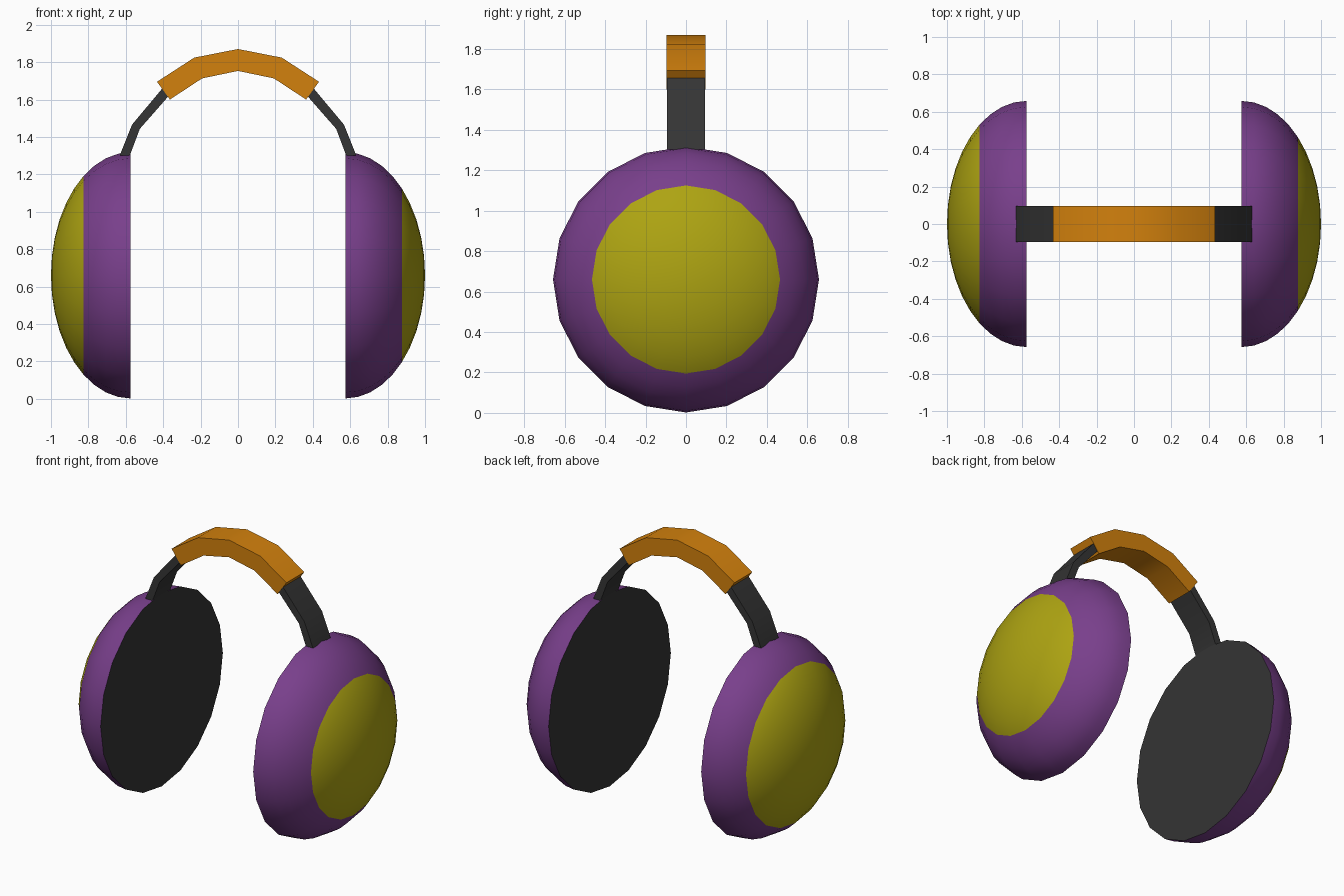
import bpy, bmesh
from math import sin, cos, pi, radians

if "Cube" in bpy.data.objects:
    bpy.data.objects.remove(bpy.data.objects["Cube"])

def material(name, rgb):
    m = bpy.data.materials.new(name)
    m.diffuse_color = (*rgb, 1)
    m.use_nodes = True
    m.node_tree.nodes["Principled BSDF"].inputs["Base Color"].default_value = m.diffuse_color
    return m

DARK = material("dark", (0.035, 0.035, 0.035))
PURPLE = material("purple", (0.19, 0.05, 0.26))
YELLOW = material("yellow", (0.42, 0.37, 0.006))
ORANGE = material("orange", (0.65, 0.22, 0.004))

def finish(name, bm, mats):
    bmesh.ops.recalc_face_normals(bm, faces=bm.faces)
    me = bpy.data.meshes.new(name)
    bm.to_mesh(me)
    bm.free()
    for m in mats:
        me.materials.append(m)
    ob = bpy.data.objects.new(name, me)
    bpy.context.collection.objects.link(ob)
    bpy.ops.object.select_all(action='DESELECT')
    ob.select_set(True)
    bpy.context.view_layer.objects.active = ob
    bpy.ops.object.shade_smooth_by_angle(angle=radians(30))
    return ob

# Ear cup: half ellipsoid, flat dark pad inside, yellow outer cap
def ear_cup(name, side, cap_ring):
    SEG, RINGS, R, DEPTH, X0 = 20, 10, 0.658, 0.425, 0.575
    bm = bmesh.new()
    rings = []
    for k in range(RINGS):
        a = k * pi / 2 / RINGS
        rings.append([bm.verts.new((side * (X0 + DEPTH * sin(a)),
                                    R * cos(a) * sin(2 * pi * i / SEG),
                                    0.66 + R * cos(a) * cos(2 * pi * i / SEG)))
                      for i in range(SEG)])
    tip = bm.verts.new((side * (X0 + DEPTH), 0, 0.66))
    bm.faces.new(rings[0]).material_index = 0
    for k in range(RINGS):
        for i in range(SEG):
            j = (i + 1) % SEG
            if k < RINGS - 1:
                vs = (rings[k][i], rings[k][j], rings[k + 1][j], rings[k + 1][i])
            else:
                vs = (rings[k][i], rings[k][j], tip)
            bm.faces.new(vs).material_index = 2 if k >= cap_ring else 1
    return finish(name, bm, [DARK, PURPLE, YELLOW])

# Bent bar: matching outer and inner (x, z) paths, given a width in y
def bar(name, outer, inner, half, mat):
    bm = bmesh.new()
    loops = [[bm.verts.new((x, y, z)) for x, z, y in
              ((*o, -half), (*o, half), (*n, half), (*n, -half))]
             for o, n in zip(outer, inner)]
    for a, b in zip(loops, loops[1:]):
        for i in range(4):
            j = (i + 1) % 4
            bm.faces.new((a[i], a[j], b[j], b[i]))
    bm.faces.new(loops[0])
    bm.faces.new(loops[-1])
    return finish(name, bm, [mat])

ear_cup("left_ear_cup", -1, 4)
ear_cup("right_ear_cup", 1, 5)

# Padded top of the headband
def mirrored(pts):
    return [(-x, z) for x, z in pts] + [(x, z) for x, z in pts[-2::-1]]

bar("headband_pad",
    mirrored([(0.433, 1.695), (0.234, 1.824), (0, 1.87)]),
    mirrored([(0.364, 1.60), (0.192, 1.713), (0, 1.753)]), 0.096, ORANGE)

# Arms joining the pad to the cups
for side, label in ((-1, "left"), (1, "right")):
    bar(label + "_headband_arm",
        [(side * x, z) for x, z in ((0.39, 1.677), (0.567, 1.465), (0.632, 1.302))],
        [(side * x, z) for x, z in ((0.355, 1.637), (0.525, 1.443), (0.578, 1.302))],
        0.095, DARK)
